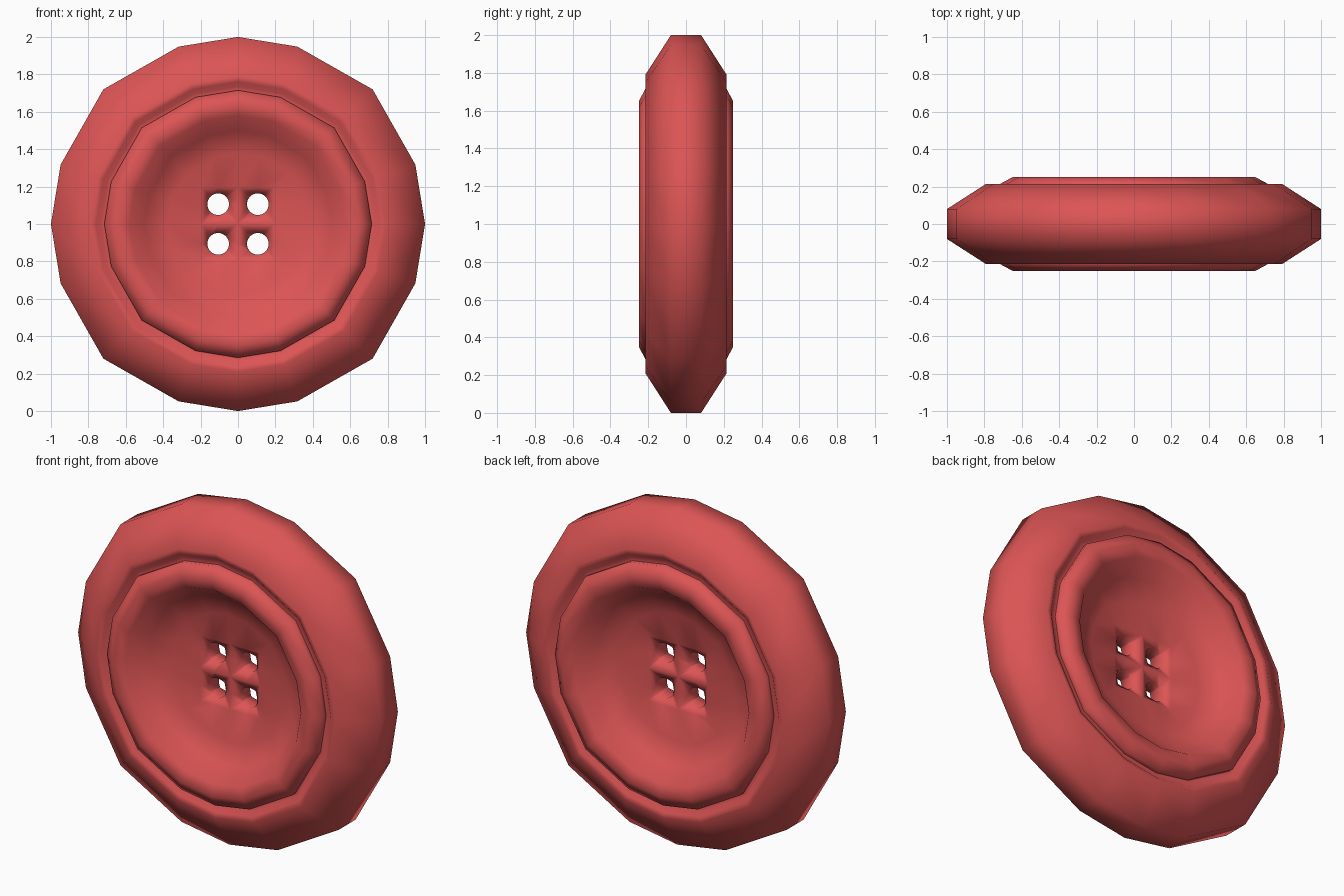
import bpy, bmesh, math
from mathutils import Vector, Matrix

if "Cube" in bpy.data.objects:
    bpy.data.objects.remove(bpy.data.objects["Cube"])

# Sixteen uneven directions around the disc (grid-like layout)
ANGLES = [q * 90 + a for q in range(4) for a in (0, 18.5, 45, 71.5)]
CZ = 1.0
SQ, HOLE, HOLE_R = 0.195, 0.106, 0.058

# Half profile from rim to bowl floor: (radius, depth)
PROFILE = [(1.0, 0.08), (0.79, 0.215), (0.76, 0.208), (0.735, 0.185),
           (0.712, 0.185), (0.715, 0.215), (0.65, 0.25), (0.58, 0.235),
           (0.50, 0.135), (0.38, 0.09)]
FLOOR, DIMPLE = 0.075, 0.012

bm = bmesh.new()


def ring(r, y):
    out = []
    for a in ANGLES:
        k = r * (1.018 if a % 90 == 45 else 1.0)
        t = math.radians(a)
        out.append(bm.verts.new((k * math.cos(t), y, CZ + k * math.sin(t))))
    return out


def bridge(a, b):
    for i in range(16):
        j = (i + 1) % 16
        bm.faces.new((a[i], a[j], b[j], b[i]))


def side(s):
    rings = [ring(r, s * y) for r, y in PROFILE]
    # Square centre panel with four dimples
    grid = {}
    for i in range(-2, 3):
        for j in range(-2, 3):
            d = DIMPLE if i % 2 and j % 2 else FLOOR
            pos = (0, HOLE, SQ)
            x = math.copysign(pos[abs(i)], i)
            z = math.copysign(pos[abs(j)], j)
            grid[i, j] = bm.verts.new((x, s * d, CZ + z))
    loop = []
    i, j = 2, 0
    for di, dj, n in ((0, 1, 2), (-1, 0, 4), (0, -1, 4), (1, 0, 4), (0, 1, 2)):
        for _ in range(n):
            loop.append(grid[i, j])
            i, j = i + di, j + dj
    rings.append(loop)
    for a, b in zip(rings, rings[1:]):
        bridge(a, b)
    # Triangles fan from each dimple centre
    around = [(1, 0), (1, 1), (0, 1), (-1, 1), (-1, 0), (-1, -1), (0, -1), (1, -1)]
    for ci in (-1, 1):
        for cj in (-1, 1):
            for k in range(8):
                p, q = around[k], around[(k + 1) % 8]
                bm.faces.new((grid[ci, cj], grid[ci + p[0], cj + p[1]],
                              grid[ci + q[0], cj + q[1]]))
    return rings[0]


# Front and back halves joined at the rim
bridge(side(-1), side(1))
bmesh.ops.recalc_face_normals(bm, faces=bm.faces)
mesh = bpy.data.meshes.new("button")
bm.to_mesh(mesh)
bm.free()
button = bpy.data.objects.new("button", mesh)
bpy.context.collection.objects.link(button)

mat = bpy.data.materials.new("red")
mat.diffuse_color = (0.72, 0.09, 0.09, 1)
mat.use_nodes = True
mat.node_tree.nodes["Principled BSDF"].inputs["Base Color"].default_value = mat.diffuse_color
mesh.materials.append(mat)

# Four thread holes
cb = bmesh.new()
for x in (-HOLE, HOLE):
    for z in (-HOLE, HOLE):
        m = Matrix.Translation((x, 0, CZ + z)) @ Matrix.Rotation(math.pi / 2, 4, 'X')
        bmesh.ops.create_cone(cb, cap_ends=True, segments=32, radius1=HOLE_R,
                              radius2=HOLE_R, depth=0.6, matrix=m)
cm = bpy.data.meshes.new("hole_cutter")
cb.to_mesh(cm)
cb.free()
cm.materials.append(mat)
cutter = bpy.data.objects.new("hole_cutter", cm)
cutter.hide_render = True
bpy.context.collection.objects.link(cutter)

mod = button.modifiers.new("holes", 'BOOLEAN')
mod.operation = 'DIFFERENCE'
mod.solver = 'EXACT'
mod.object = cutter
bpy.context.view_layer.objects.active = button
button.select_set(True)
bpy.ops.object.modifier_apply(modifier=mod.name)
bpy.data.objects.remove(cutter)
bpy.ops.object.shade_smooth_by_angle(angle=math.radians(70))
